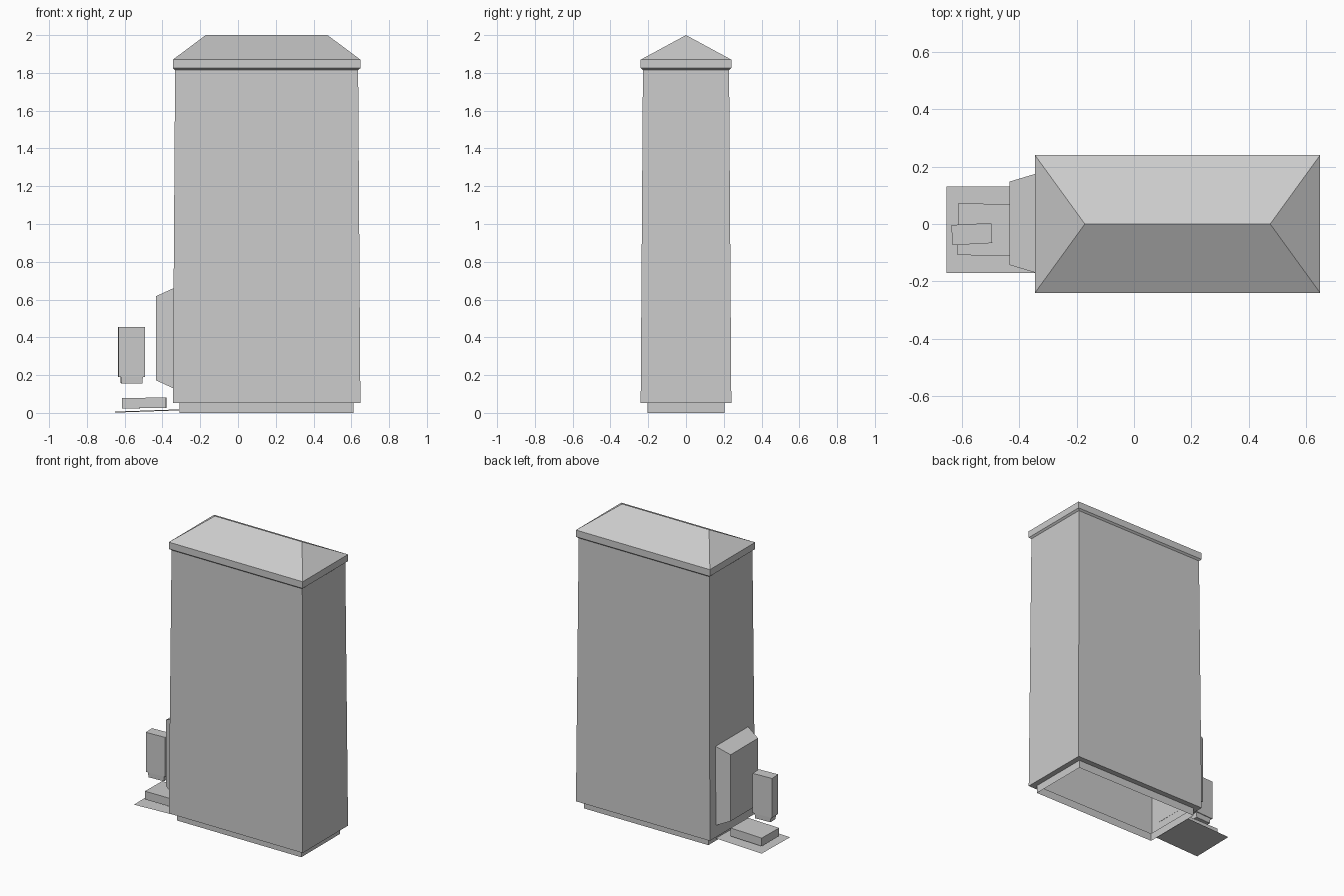
import bpy
import bmesh
from math import radians
from mathutils import Vector

default_cube = bpy.data.objects.get("Cube")
if default_cube:
    bpy.data.objects.remove(default_cube, do_unlink=True)

# Single flat colour
brightness = 0.6
grey = bpy.data.materials.new("plain grey")
grey.use_nodes = True
grey.diffuse_color = (brightness, brightness, brightness, 1)
shader = grey.node_tree.nodes["Principled BSDF"]
shader.inputs["Base Color"].default_value = grey.diffuse_color

# Footprint of the tower at its widest
left_edge, right_edge, half_depth = -0.345, 0.648, 0.24
plinth_height, eave_bottom, eave_top, ridge_height = 0.052, 1.825, 1.87, 2


def add_object(name, bm, location=(0, 0, 0), rotation=(0, 0, 0)):
    """Turn a bmesh into a grey object."""
    bmesh.ops.recalc_face_normals(bm, faces=bm.faces[:])
    mesh = bpy.data.meshes.new(name)
    bm.to_mesh(mesh)
    bm.free()
    mesh.materials.append(grey)
    obj = bpy.data.objects.new(name, mesh)
    obj.location = location
    obj.rotation_euler = [radians(angle) for angle in rotation]
    bpy.context.collection.objects.link(obj)


def footprint(bm, inset, height):
    """Add the tower's rectangle, drawn in by the inset, at a height."""
    low_x, high_x = left_edge + inset, right_edge - inset
    depth = half_depth - inset
    corners = ((low_x, -depth), (high_x, -depth), (high_x, depth), (low_x, depth))
    return [bm.verts.new((x, y, height)) for x, y in corners]


def shell(name, sections):
    """Join footprints of given inset and height into an open band."""
    bm = bmesh.new()
    rings = [footprint(bm, inset, height) for inset, height in sections]
    for lower, upper in zip(rings, rings[1:]):
        for i in range(len(lower)):
            j = (i + 1) % len(lower)
            bm.faces.new((lower[i], lower[j], upper[j], upper[i]))
    add_object(name, bm)


def block(name, low, high, taper_axis=None, taper=1, rotation=(0, 0, 0)):
    """Box between two corners, its low end on one axis narrowed."""
    low, high = Vector(low), Vector(high)
    bm = bmesh.new()
    bmesh.ops.create_cube(bm, size=1)
    bmesh.ops.scale(bm, vec=high - low, verts=bm.verts[:])
    for vert in bm.verts:
        if taper_axis is not None and vert.co[taper_axis] < 0:
            for axis in {0, 1, 2} - {taper_axis}:
                vert.co[axis] *= taper
    add_object(name, bm, (low + high) / 2, rotation)


# Tall tapered shell on a recessed plinth, open underneath
plinth_inset = 0.036
body_top = (0.012, 1.815)
shell("plinth", [(plinth_inset, 0), (plinth_inset, plinth_height)])
shell("body", [(plinth_inset, plinth_height), (0, plinth_height), body_top])
shell("eave", [body_top, (0, eave_bottom), (0, eave_top)])

# Hipped roof
roof = bmesh.new()
front_left, front_right, back_right, back_left = footprint(roof, 0, eave_top)
hip_run = 0.174
ridge_left = roof.verts.new((left_edge + hip_run, 0, ridge_height))
ridge_right = roof.verts.new((right_edge - hip_run, 0, ridge_height))
roof.faces.new((front_left, front_right, ridge_right, ridge_left))
roof.faces.new((back_right, back_left, ridge_left, ridge_right))
roof.faces.new((front_right, back_right, ridge_right))
roof.faces.new((back_left, front_left, ridge_left))
add_object("hipped_roof", roof)

# Bevelled panel on the side wall
block("side_panel", (-0.434, -0.17, 0.13), (-0.342, 0.175, 0.66),
      taper_axis=0, taper=0.84)

# Thin sloping ground plate
plate = bmesh.new()
bmesh.ops.create_grid(plate, x_segments=1, y_segments=1, size=0.5)
bmesh.ops.scale(plate, vec=(0.34, 0.3, 1), verts=plate.verts[:])
add_object("ground_plate", plate, (-0.482, -0.02, 0.01), (1, -2, 0))

# Low step, slightly askew
block("step", (-0.613, -0.11, 0.025), (-0.38, 0.07, 0.08), rotation=(0, -1, -1))

# Small hanging box with a narrower foot
lean = (0, 0, 3)
block("hanging_box", (-0.634, -0.07, 0.19), (-0.495, 0, 0.455), rotation=lean)
block("hanging_box_foot", (-0.622, -0.065, 0.155), (-0.505, -0.005, 0.192),
      taper_axis=2, taper=0.95, rotation=lean)
